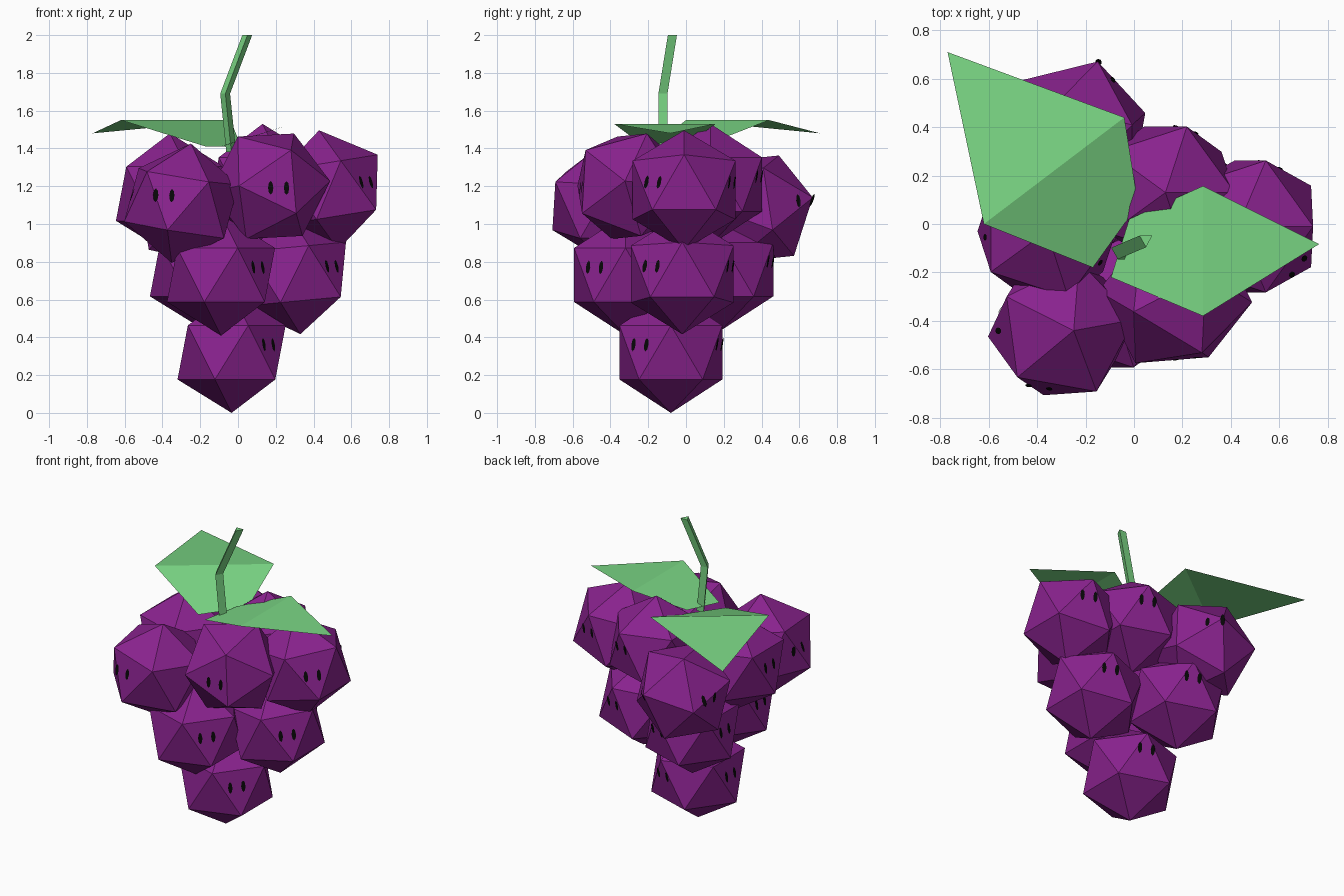
import bpy, bmesh, math
from mathutils import Vector, Matrix
from mathutils.bvhtree import BVHTree

cube = bpy.data.objects.get("Cube")
if cube:
    bpy.data.objects.remove(cube)


def material(name, rgb):
    m = bpy.data.materials.new(name)
    m.use_nodes = True
    m.diffuse_color = (*rgb, 1)
    bsdf = next(n for n in m.node_tree.nodes if n.type == 'BSDF_PRINCIPLED')
    bsdf.inputs["Base Color"].default_value = (*rgb, 1)
    bsdf.inputs["Roughness"].default_value = 0.8
    return m


PURPLE = material("grape purple", (0.25, 0.016, 0.27))
GREEN = material("leaf green", (0.195, 0.67, 0.23))
BLACK = material("eye black", (0.002, 0.002, 0.002))


def add_object(name, bm, mat):
    mesh = bpy.data.meshes.new(name)
    bm.to_mesh(mesh)
    bm.free()
    mesh.materials.append(mat)
    obj = bpy.data.objects.new(name, mesh)
    bpy.context.collection.objects.link(obj)
    return obj


RADIUS = 0.32


def grape(name, center, up=(0, 0, 1), side=(1, 0, 0), eyes=(-40, 72, 176), lift=9):
    """Faceted grape with one corner along up and a neighbouring corner towards side."""
    center = Vector(center)
    z = Vector(up).normalized()
    x = Vector(side)
    x = (x - z * x.dot(z)).normalized()
    turn = Matrix((x, z.cross(x), z)).transposed().to_4x4()
    bm = bmesh.new()
    bmesh.ops.create_icosphere(bm, subdivisions=1, radius=RADIUS,
                               matrix=Matrix.Translation(center) @ turn)
    tree = BVHTree.FromBMesh(bm)
    add_object(name, bm, PURPLE)

    # pairs of flat oval eyes laid on the facets
    spots = bmesh.new()
    for azimuth in eyes:
        a, e = math.radians(azimuth), math.radians(lift)
        out = Vector((math.cos(a) * math.cos(e), math.sin(a) * math.cos(e), math.sin(e)))
        across = Vector((-math.sin(a), math.cos(a), 0))
        for s in (-1, 1):
            hit, normal, _, _ = tree.ray_cast(center + across * s * 0.042 + out, -out)
            if hit is None:
                continue
            u = Vector((0, 0, 1)).cross(normal).normalized()
            v = normal.cross(u)
            ring = [i * math.tau / 8 for i in range(8)]
            spots.faces.new([spots.verts.new(hit + normal * 0.004 + u * 0.014 * math.cos(t)
                                             + v * 0.036 * math.sin(t)) for t in ring])
    add_object(name + "_eyes", spots, BLACK)


# bottom grape
grape("bottom_grape", (-0.034, -0.08, 0.32))

# middle layer
grape("middle_grape_front", (-0.09, -0.32, 0.73))
grape("middle_grape_left", (0.30, -0.02, 0.735), up=(-0.03, 0, 0.32))
grape("middle_grape_back", (-0.18, 0.19, 0.76))

# top layer
grape("top_grape_front_right", (-0.30, -0.43, 1.11), up=(0.05, -0.01, 0.31),
      side=(0.3, 0.04, 0), eyes=(-111, 173))
grape("top_grape_front", (0.17, -0.30, 1.20), up=(0.11, -0.23, 0.19),
      side=(-0.17, -0.28, 0), eyes=(-80,), lift=-2)
grape("top_grape_left", (0.48, -0.01, 1.18), up=(-0.05, 0, 0.31))
grape("top_grape_right", (-0.36, -0.03, 1.16))
grape("top_grape_back", (-0.24, 0.37, 1.08), up=(0.09, 0.30, 0.06),
      side=(0, 0.2, -0.25), eyes=(65, 161))
grape("top_grape_middle", (0.13, 0.13, 1.21))

# bent three-sided stem
bm = bmesh.new()
section = [(-0.027, 0.022), (0.0, -0.026), (0.025, 0.022)]
path = [(-0.035, -0.12, 1.38), (-0.067, -0.12, 1.69), (0.05, -0.07, 2.0)]
rings = [[bm.verts.new((px + sx, py + sy, pz)) for sx, sy in section] for px, py, pz in path]
for low, high in zip(rings, rings[1:]):
    for i in range(3):
        j = (i + 1) % 3
        bm.faces.new((low[i], low[j], high[j], high[i]))
bm.faces.new(rings[0][::-1])
bm.faces.new(rings[-1])
bmesh.ops.recalc_face_normals(bm, faces=bm.faces)
add_object("stem", bm, GREEN)


def leaf(name, base, fold, tip):
    """Thin leaf creased once: base edge, fold line, then a pointed tip."""
    bm = bmesh.new()
    b0, b1 = (bm.verts.new(p) for p in base)
    f0, f1 = (bm.verts.new(p) for p in fold)
    t = bm.verts.new(tip)
    bm.faces.new((b0, b1, f1, f0))
    bm.faces.new((f0, f1, t))
    bmesh.ops.recalc_face_normals(bm, faces=bm.faces)
    if sum(f.normal.z for f in bm.faces) < 0:
        bmesh.ops.reverse_faces(bm, faces=bm.faces)
    add_object(name, bm, GREEN)


leaf("large_leaf", [(0.017, 0.08, 1.41), (-0.17, -0.18, 1.41)],
     [(-0.04, 0.44, 1.55), (-0.62, 0.0, 1.55)], (-0.77, 0.71, 1.48))
leaf("small_leaf", [(-0.02, 0.02, 1.43), (-0.095, -0.22, 1.41)],
     [(0.285, 0.157, 1.53), (0.285, -0.38, 1.53)], (0.765, -0.083, 1.48))
